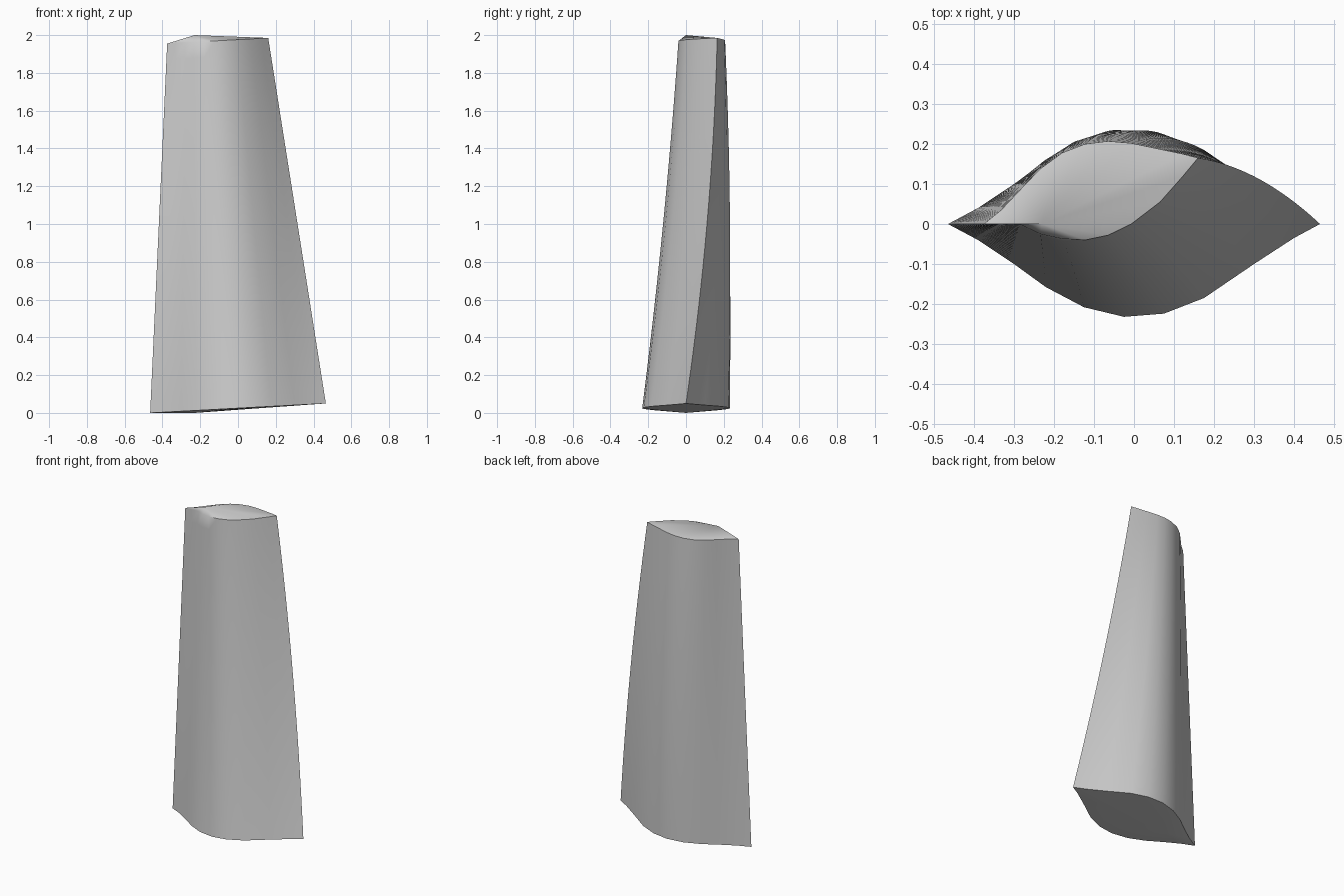
import bpy
import bmesh
import math

cube = bpy.data.objects.get("Cube")
if cube:
    bpy.data.objects.remove(cube, do_unlink=True)

# Stations from leading to trailing edge:
# root x, root half thickness, tip front y, tip back y
STATIONS = [
    (-0.465, 0, 0, 0),
    (-0.39, 0.04, 0, 0.035),
    (-0.30, 0.10, -0.003, 0.09),
    (-0.22, 0.158, -0.025, 0.138),
    (-0.125, 0.208, -0.037, 0.178),
    (-0.025, 0.232, -0.04, 0.2),
    (0.075, 0.224, -0.028, 0.207),
    (0.175, 0.185, 0, 0.202),
    (0.30, 0.10, 0.055, 0.187),
    (0.40, 0.035, 0.12, 0.175),
    (0.465, 0, 0.165, 0.165),
]
LEVELS = 24


def mix(a, b, t):
    return a + (b - a) * t


def blade_point(station, side, t):
    """Point on the blade: t runs root to tip, side is -1 front, 1 back."""
    x, half, tip_front, tip_back = station
    f = (x + 0.465) / 0.93
    tip_y = tip_front if side < 0 else tip_back
    bow = 0.03 * f * 4 * t * (1 - t)
    return (mix(x, -0.375 + 0.535 * f, t),
            mix(side * half, tip_y, t) + bow,
            mix(0.05 * f, 1.955 + 0.03 * f, t))


# Closed section: along the front, then back along the rear
section = [(s, -1) for s in STATIONS] + [(s, 1) for s in STATIONS[-2:0:-1]]

# Twisted, tapering blade skin
bm = bmesh.new()
rings = [[bm.verts.new(blade_point(s, side, i / LEVELS)) for s, side in section]
         for i in range(LEVELS + 1)]
count = len(section)
for low, high in zip(rings, rings[1:]):
    for i in range(count):
        j = (i + 1) % count
        bm.faces.new((low[i], low[j], high[j], high[i]))

# Fan caps at root and tip
for ring, z in ((rings[0], 0), (rings[-1], 2)):
    hub = bm.verts.new((-0.23, 0, z))
    for i in range(count):
        bm.faces.new((ring[i], ring[(i + 1) % count], hub))
bmesh.ops.recalc_face_normals(bm, faces=bm.faces)

mesh = bpy.data.meshes.new("blade")
bm.to_mesh(mesh)
bm.free()
blade = bpy.data.objects.new("blade", mesh)
bpy.context.collection.objects.link(blade)

# Plain grey finish
grey = bpy.data.materials.new("light grey")
grey.use_nodes = True
grey.diffuse_color = (0.6, 0.6, 0.6, 1)
grey.node_tree.nodes["Principled BSDF"].inputs["Base Color"].default_value = (0.6, 0.6, 0.6, 1)
mesh.materials.append(grey)

bpy.ops.object.select_all(action="DESELECT")
blade.select_set(True)
bpy.context.view_layer.objects.active = blade
bpy.ops.object.shade_smooth_by_angle(angle=math.radians(35))
